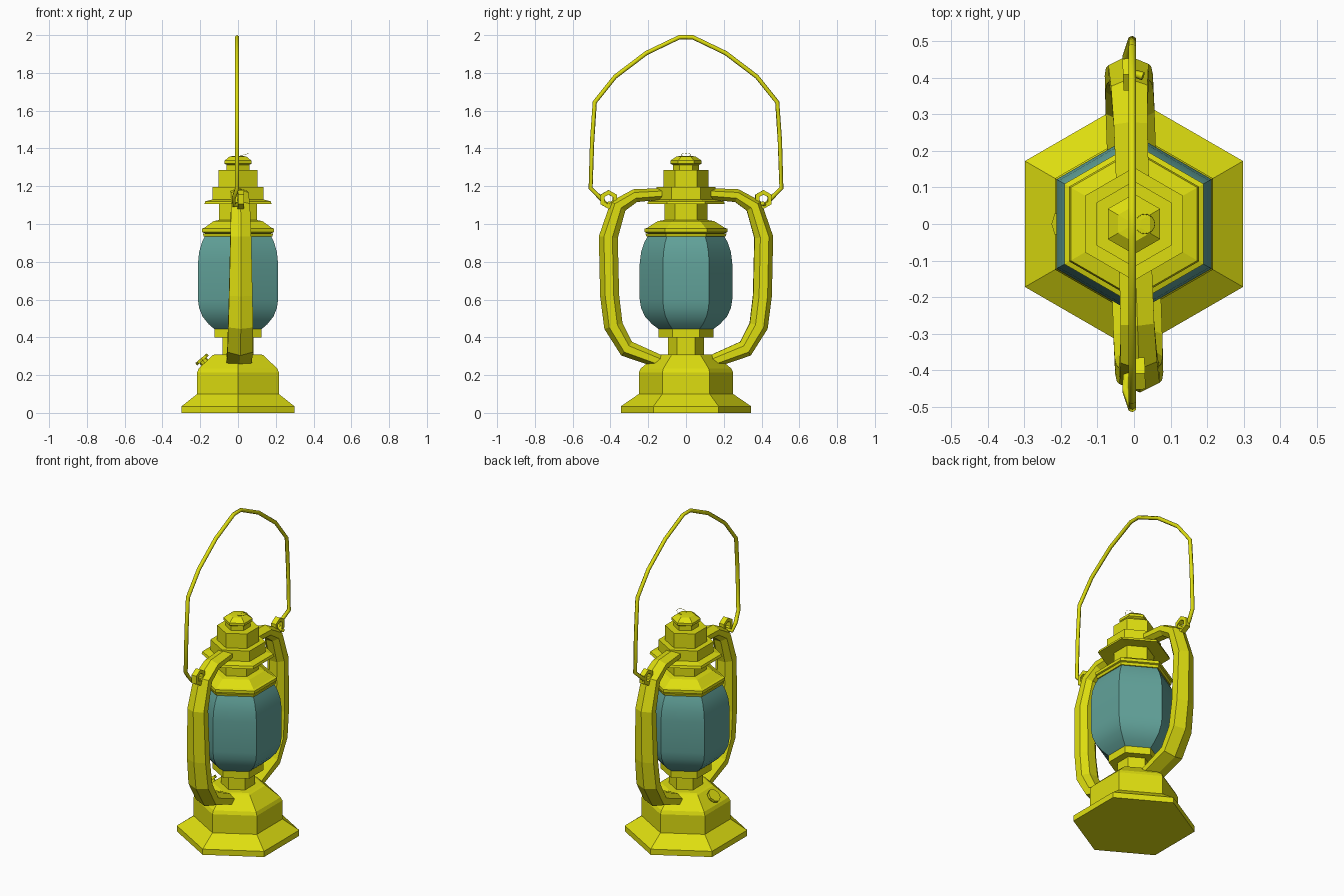
import bpy, bmesh, math
from mathutils import Vector, Matrix

cube = bpy.data.objects.get("Cube")
if cube:
    bpy.data.objects.remove(cube, do_unlink=True)


def material(name, rgb):
    m = bpy.data.materials.new(name)
    m.use_nodes = True
    m.diffuse_color = (*rgb, 1)
    m.node_tree.nodes["Principled BSDF"].inputs["Base Color"].default_value = (*rgb, 1)
    return m


YELLOW = material("yellow paint", (0.73, 0.73, 0.005))
TEAL = material("teal glass", (0.12, 0.36, 0.32))


def finish(bm, name, mat, smooth=None):
    """Turn a bmesh into a linked, coloured object."""
    bmesh.ops.recalc_face_normals(bm, faces=bm.faces)
    me = bpy.data.meshes.new(name)
    bm.to_mesh(me)
    bm.free()
    me.materials.append(mat)
    ob = bpy.data.objects.new(name, me)
    bpy.context.collection.objects.link(ob)
    if smooth:
        bpy.ops.object.select_all(action='DESELECT')
        ob.select_set(True)
        bpy.context.view_layer.objects.active = ob
        bpy.ops.object.shade_smooth_by_angle(angle=math.radians(smooth))
    return ob


def skin(bm, rings):
    """Bridge successive point rings and cap both ends."""
    loops = [[bm.verts.new(p) for p in ring] for ring in rings]
    n = len(loops[0])
    for a, b in zip(loops, loops[1:]):
        for i in range(n):
            j = (i + 1) % n
            bm.faces.new((a[i], a[j], b[j], b[i]))
    bm.faces.new(loops[0])
    bm.faces.new(loops[-1])


def hex_stack(name, profile, mat=YELLOW, smooth=None):
    """Six-sided body from (corner radius, height) pairs, corners facing +y and -y."""
    bm = bmesh.new()
    corners = [math.radians(30 + 60 * i) for i in range(6)]
    skin(bm, [[(r * math.cos(a), r * math.sin(a), z) for a in corners] for r, z in profile])
    return finish(bm, name, mat, smooth)


def wire(name, points, radius):
    """Thin six-sided rod along a path."""
    cu = bpy.data.curves.new(name, 'CURVE')
    cu.dimensions = '3D'
    cu.bevel_depth = radius
    cu.bevel_resolution = 1
    cu.use_fill_caps = True
    sp = cu.splines.new('POLY')
    sp.points.add(len(points) - 1)
    for p, co in zip(sp.points, points):
        p.co = (*co, 1)
    cu.materials.append(YELLOW)
    ob = bpy.data.objects.new(name, cu)
    bpy.context.collection.objects.link(ob)
    return ob


# Central column, from foot to chimney cap
hex_stack("base", [(0.345, 0), (0.345, 0.035), (0.25, 0.1), (0.25, 0.215),
                   (0.24, 0.235), (0.155, 0.305), (0.14, 0.31)])
hex_stack("burner_neck", [(0.095, 0.3), (0.095, 0.405)])
hex_stack("burner_collar", [(0.145, 0.4), (0.145, 0.445)])
hex_stack("globe", [(0.14, 0.44), (0.18, 0.47), (0.217, 0.51), (0.238, 0.555), (0.245, 0.6),
                    (0.245, 0.79), (0.238, 0.85), (0.222, 0.9), (0.2, 0.94)], TEAL, 35)
hex_stack("globe_rim", [(0.21, 0.935), (0.215, 0.95)])
hex_stack("globe_hood", [(0.2, 0.95), (0.22, 0.957), (0.22, 0.975), (0.205, 0.98),
                         (0.15, 1.015), (0.12, 1.02)])
hex_stack("chimney_neck", [(0.115, 1.01), (0.115, 1.11)])
hex_stack("chimney_flange", [(0.115, 1.11), (0.205, 1.105), (0.2, 1.12), (0.155, 1.13)])
hex_stack("chimney_drum", [(0.155, 1.125), (0.155, 1.195)])
hex_stack("chimney_tower", [(0.118, 1.19), (0.118, 1.285)])
hex_stack("cap_neck", [(0.07, 1.28), (0.07, 1.32)])
hex_stack("cap", [(0.065, 1.31), (0.083, 1.32), (0.083, 1.335), (0.05, 1.358), (0.02, 1.36)])

# Side tubes: (y, z, half width, half depth) along the centre line
TUBE = [(0.12, 1.16, 0.045, 0.03), (0.27, 1.15, 0.046, 0.035), (0.36, 1.095, 0.05, 0.045),
        (0.412, 0.93, 0.055, 0.05), (0.405, 0.62, 0.062, 0.05), (0.385, 0.46, 0.066, 0.05),
        (0.315, 0.34, 0.067, 0.046), (0.14, 0.272, 0.067, 0.035)]
SECTION = [(0, 1), (1, 0.5), (1, -0.4), (0.45, -1), (-0.45, -1), (-1, -0.4), (-1, 0.5)]


def tube_rings():
    rings = []
    for i, (y, z, w, d) in enumerate(TUBE):
        before, after = TUBE[max(i - 1, 0)], TUBE[min(i + 1, len(TUBE) - 1)]
        t = Vector((after[0] - before[0], after[1] - before[1])).normalized()
        out = Vector((-t.y, t.x))
        rings.append([(u * w, y + out.x * v * d, z + out.y * v * d) for u, v in SECTION])
    return rings


def eyelet_mesh(bm):
    """Hexagonal ring standing in the yz plane."""
    bands = [(0.05, -0.016), (0.05, 0.016), (0.026, 0.016), (0.026, -0.016)]
    grid = [[bm.verts.new((x, 0.41 + r * math.cos(a), 1.13 + r * math.sin(a))) for r, x in bands]
            for a in (math.radians(60 * i + 30) for i in range(6))]
    for i in range(6):
        a, b = grid[i], grid[(i + 1) % 6]
        for k in range(4):
            m = (k + 1) % 4
            bm.faces.new((a[k], a[m], b[m], b[k]))


# Each side is the other turned half way round, with a slight twist
for side, turn in (("back", 2), ("front", 182)):
    spin = Matrix.Rotation(math.radians(turn), 4, 'Z')
    bm = bmesh.new()
    skin(bm, tube_rings())
    bm.transform(spin)
    finish(bm, side + "_side_tube", YELLOW)
    bm = bmesh.new()
    eyelet_mesh(bm)
    bm.transform(spin)
    finish(bm, side + "_eyelet", YELLOW)

# Carrying handle, mirrored front to back, with hooked ends in the eyelets
half = [(0.025, 0.405, 1.11), (-0.022, 0.42, 1.1), (-0.022, 0.455, 1.14), (-0.005, 0.505, 1.19),
        (-0.005, 0.497, 1.44), (-0.005, 0.483, 1.645), (-0.005, 0.375, 1.78),
        (-0.005, 0.21, 1.905), (-0.005, 0.035, 1.989)]
wire("carrying_handle", half + [(x, -y, z) for x, y, z in reversed(half)], 0.0115)

# Fine pull ring on the cap
ring = [(0.03 + 0.027 * math.cos(a), 0.027 * math.sin(a), 1.366 + 0.008 * math.cos(a))
        for a in (math.tau * i / 16 for i in range(17))]
wire("cap_ring", ring, 0.001)

# Filler plug on the sloping shoulder of the base
axis = Vector((-0.65, 0, 0.76))
for name, radius, depth, offset in (("filler_stem", 0.024, 0.05, 0.0), ("filler_plug", 0.04, 0.016, 0.024)):
    bm = bmesh.new()
    bmesh.ops.create_cone(bm, cap_ends=True, segments=8, radius1=radius, radius2=radius, depth=depth)
    place = Matrix.Translation(Vector((-0.175, 0, 0.265)) + axis * offset)
    bm.transform(place @ axis.to_track_quat('Z', 'Y').to_matrix().to_4x4())
    finish(bm, name, YELLOW)
